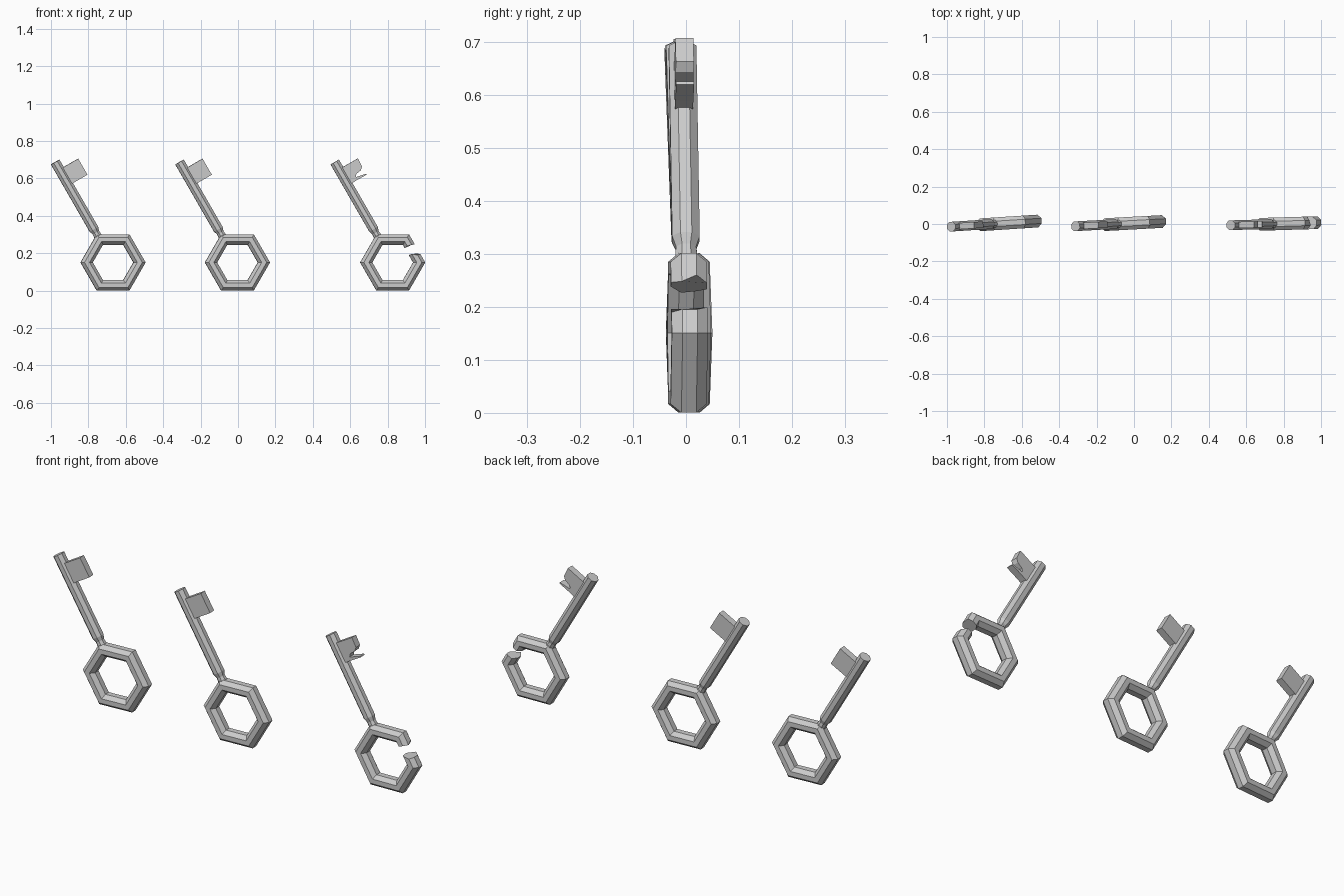
import bpy, bmesh, math
from mathutils import Vector, Matrix

if "Cube" in bpy.data.objects:
    bpy.data.objects.remove(bpy.data.objects["Cube"])

SIDES = 8
RING_Z = 0.151
COS30 = math.cos(math.radians(30))
DIR = Vector((-0.5, 0, COS30))      # along the shank
SIDE = Vector((COS30, 0, 0.5))      # towards the bit


def finish(name, bm, place):
    bmesh.ops.recalc_face_normals(bm, faces=bm.faces)
    mesh = bpy.data.meshes.new(name)
    bm.to_mesh(mesh)
    bm.free()
    obj = bpy.data.objects.new(name, mesh)
    bpy.context.collection.objects.link(obj)
    obj.matrix_world = place


def skin(loops, closed):
    """Bridge equal-sized loops of points; cap the ends if open."""
    bm = bmesh.new()
    rows = [[bm.verts.new(p) for p in loop] for loop in loops]
    n = len(rows[0])
    for i in range(len(rows) if closed else len(rows) - 1):
        a, b = rows[i], rows[(i + 1) % len(rows)]
        for k in range(n):
            bm.faces.new((a[k], a[(k + 1) % n], b[(k + 1) % n], b[k]))
    if not closed:
        bm.faces.new(rows[0])
        bm.faces.new(rows[-1])
    return bm


def octagon(rx, ry):
    """Octagon with flat sides at distance rx and ry."""
    s = 1 / math.cos(math.pi / SIDES)
    return [(rx * s * math.cos((k + 0.5) * math.tau / SIDES),
             ry * s * math.sin((k + 0.5) * math.tau / SIDES)) for k in range(SIDES)]


def ring_corner(i):
    a = math.radians(60 * i)
    return [Vector(((0.1415 + u) * math.cos(a), v, (0.1415 + u) * math.sin(a)))
            for u, v in octagon(0.0325, 0.034)]


def ring_cut(t_outer, t_inner, jag):
    """Rough section across the upper right side, t from the top corner."""
    loop = []
    for k, (p, q) in enumerate(zip(ring_corner(1), ring_corner(0))):
        u = octagon(1, 1)[k][0] * 0.46 + 0.5
        loop.append(p.lerp(q, t_inner + (t_outer - t_inner) * u + jag[k]))
    return loop


WHOLE_BIT = [(0, 0.475), (0.115, 0.475), (0.115, 0.574), (0, 0.574)]
BROKEN_BIT = [(0, 0.475), (0.05, 0.477), (0.114, 0.476), (0.114, 0.482), (0.056, 0.494),
              (0.068, 0.507), (0.098, 0.512), (0.114, 0.526), (0.117, 0.575), (0, 0.575)]


def make_key(label, x, tilt, broken):
    # slight turn about the shank root
    pivot = Vector((-0.09, 0, 0))
    place = (Matrix.Translation(Vector((x, 0, RING_Z)) + pivot)
             @ Matrix.Rotation(tilt, 4, 'Z') @ Matrix.Translation(-pivot))

    # hexagonal bow
    if broken:
        loops = [ring_cut(0.32, 0.16, (-0.04, 0.03, 0.05, 0, 0.03, 0, 0.02, 0.04))]
        loops += [ring_corner(i) for i in range(1, 7)]
        loops.append(ring_cut(0.71, 0.58, (0, -0.03, 0.04, 0, 0.02, -0.03, 0.04, 0)))
        finish(label + "_bow", skin(loops, False), place)
    else:
        finish(label + "_bow", skin([ring_corner(i) for i in range(6)], True), place)

    # shank with narrow neck
    loops = [[DIR * d + SIDE * u + Vector((0, v, 0)) for u, v in octagon(r, r)]
             for d, r in ((0.15, 0.022), (0.184, 0.019), (0.205, 0.026), (0.62, 0.026))]
    finish(label + "_shank", skin(loops, False), place)

    # flat bit
    outline = BROKEN_BIT if broken else WHOLE_BIT
    loops = [[SIDE * p + DIR * d + Vector((0, y, 0)) for p, d in outline]
             for y in (-0.017, 0.017)]
    finish(label + "_bit", skin(loops, False), place)


make_key("left_key", -0.668, 0.065, False)
make_key("middle_key", -0.003, 0.055, False)
make_key("broken_key", 0.827, 0.03, True)
